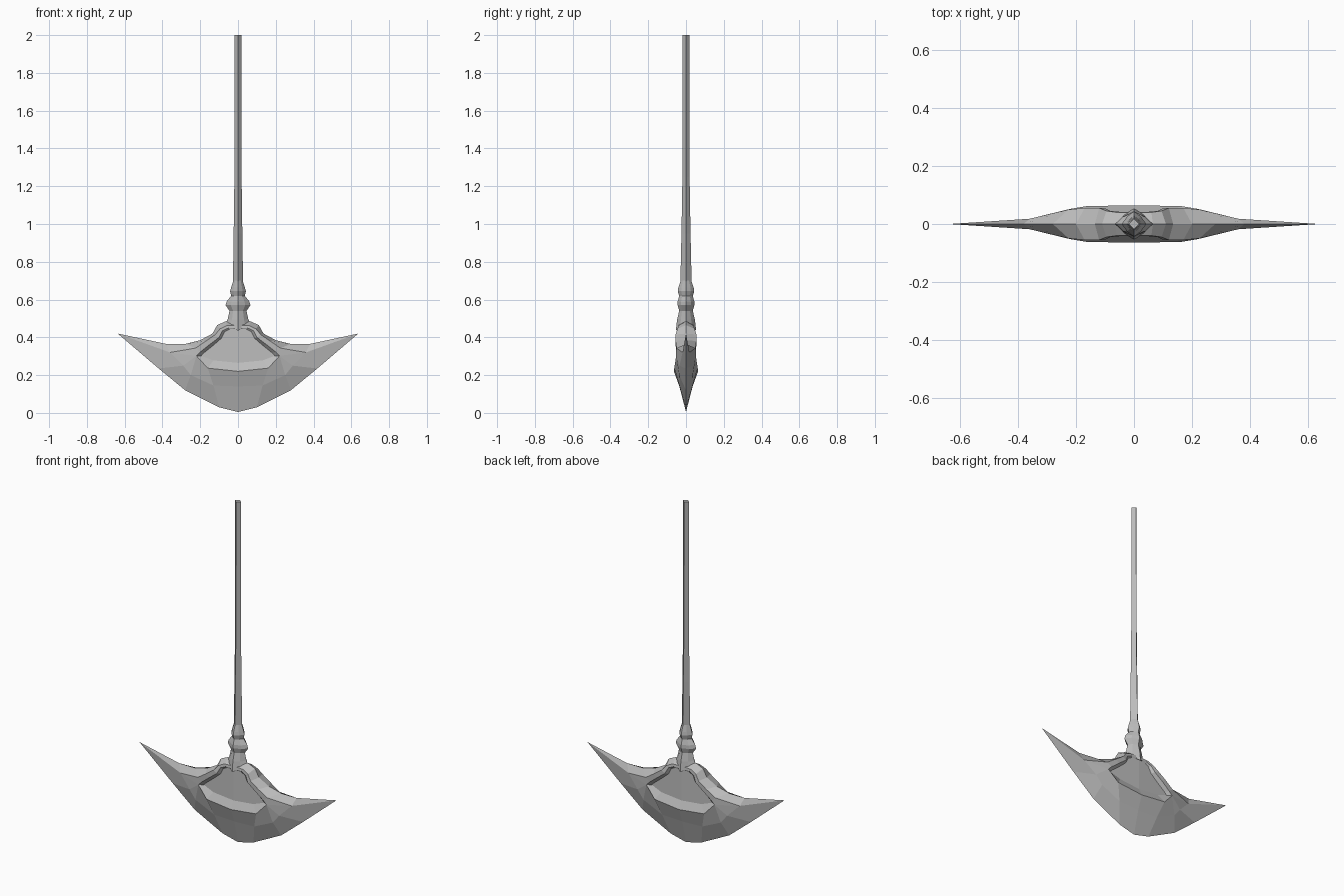
import bpy, math

cube = bpy.data.objects.get("Cube")
if cube:
    bpy.data.objects.remove(cube, do_unlink=True)

COLOUR = (0.5, 0.5, 0.5, 1.0)
steel = bpy.data.materials.new("grey_steel")
steel.diffuse_color = COLOUR
steel.use_nodes = True
bsdf = steel.node_tree.nodes["Principled BSDF"]
bsdf.inputs["Base Color"].default_value = COLOUR
bsdf.inputs["Roughness"].default_value = 0.7


def add_object(name, verts, faces):
    mesh = bpy.data.meshes.new(name)
    mesh.from_pydata(verts, [], faces)
    mesh.materials.append(steel)
    obj = bpy.data.objects.new(name, mesh)
    bpy.context.collection.objects.link(obj)
    return obj


def blade(name, rings):
    """Bridge nested outlines into one quarter of the blade, then mirror it."""
    index = {}

    def vid(p):
        x, z, y = p
        return index.setdefault((x, -y, z), len(index))

    ids = [[vid(p) for p in ring] for ring in rings]
    faces = []
    for outer, inner in zip(ids, ids[1:]):
        for k in range(len(outer) - 1):
            quad = [outer[k], outer[k + 1], inner[k + 1], inner[k]]
            quad = list(dict.fromkeys(quad))   # drop collapsed corners
            if len(quad) > 2:
                faces.append(quad)
    faces.append(list(dict.fromkeys(ids[-1])))  # recessed panel floor
    obj = add_object(name, list(index), faces)
    mod = obj.modifiers.new("mirror", 'MIRROR')
    mod.use_axis = (True, True, False)
    mod.merge_threshold = 0.0005
    return obj


def loft(name, sections, sides, diagonal=1.0, drop=0.0):
    """Stack rings of (z, x radius, y radius); drop lowers the first ring's front and back."""
    verts, faces = [], []
    for i, (z, rx, ry) in enumerate(sections):
        for j in range(sides):
            a = 2 * math.pi * j / sides
            f = diagonal if sides == 8 and j % 2 else 1.0
            dz = drop * abs(math.sin(a)) ** 2 if i == 0 else 0.0
            verts.append((rx * f * math.cos(a), ry * f * math.sin(a), z - dz))
    for i in range(len(sections) - 1):
        for j in range(sides):
            n = (j + 1) % sides
            faces.append([i * sides + j, i * sides + n,
                          (i + 1) * sides + n, (i + 1) * sides + j])
    faces.append(list(range(sides))[::-1])
    last = (len(sections) - 1) * sides
    faces.append([last + j for j in range(sides)])
    return add_object(name, verts, faces)


# Blade outlines as (x, z, half thickness), bottom centre round to top centre
cutting_edge = [(0, .005, 0), (.10, .03, 0), (.28, .12, 0), (.42, .235, 0),
                (.637, .42, 0), (.38, .365, 0), (.28, .365, 0), (.20, .385, 0),
                (.135, .42, 0), (.11, .465, 0), (.065, .485, 0), (0, .485, 0)]
shoulder = [(0, .14, .035), (.13, .145, .035), (.25, .20, .036), (.29, .25, .034),
            (.36, .32, .018), (.36, .32, .018), (.225, .343, .05), (.17, .38, .055),
            (.12, .415, .055), (.095, .445, .045), (.06, .462, .04), (0, .465, .04)]
corner = (.22, .302, .052)
rim = [(0, .22, .064), (.16, .237, .062), corner, corner, corner, corner,
       (.20, .322, .052), (.15, .362, .055), (.10, .40, .054),
       (.082, .435, .045), (.05, .45, .042), (0, .45, .042)]
floor_corner = (.195, .302, .036)
floor = [(0, .265, .042), (.13, .278, .041)] + [floor_corner] * 4 + [
    (.18, .318, .036), (.135, .354, .036), (.088, .395, .036),
    (.07, .43, .036), (.045, .443, .038), (0, .443, .04)]
blade("blade", [cutting_edge, shoulder, rim, floor])

# Faceted collar joining blade and shaft
loft("collar", [(.475, .065, .054), (.495, .055, .047), (.54, .045, .036),
                (.57, .066, .044), (.59, .060, .044), (.62, .036, .036),
                (.645, .042, .044), (.665, .036, .040), (.70, .025, .028)],
     8, 0.82, 0.04)

# Four-sided tapering shaft
loft("shaft", [(.68, .027, .030), (.95, .023, .024), (1.25, .019, .019),
               (2.0, .018, .018)], 4)
